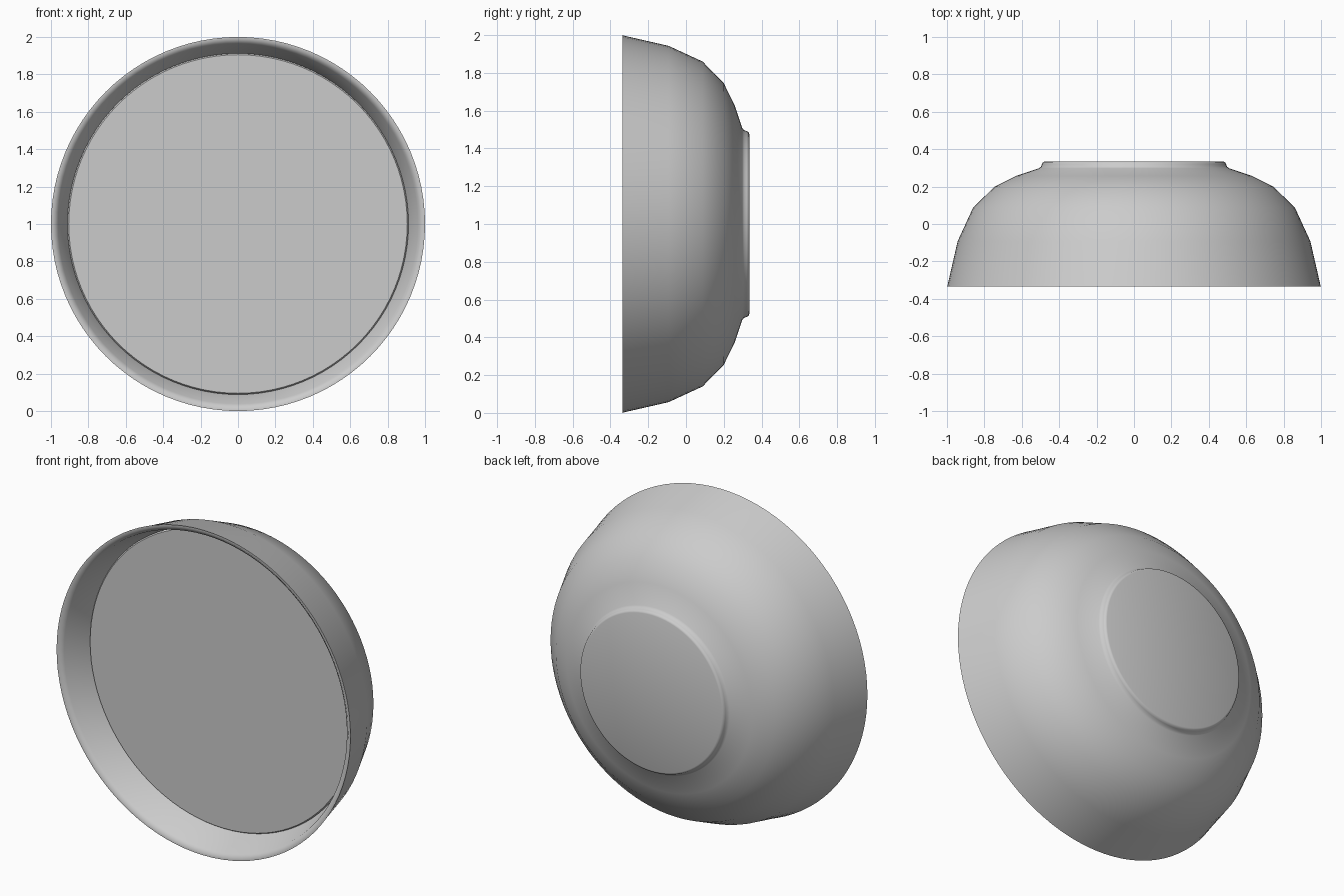
import bpy, bmesh, math

if "Cube" in bpy.data.objects:
    bpy.data.objects.remove(bpy.data.objects["Cube"])

SEGMENTS = 96
CENTRE_Z = 1.0


def lathe(name, profile, angle):
    """Spin (radius, y) points around the y axis through the bowl centre."""
    bm = bmesh.new()
    rings = []
    for r, y in profile:
        if r == 0:
            rings.append([bm.verts.new((0, y, CENTRE_Z))] * SEGMENTS)
            continue
        rings.append([bm.verts.new((r * math.cos(a), y, CENTRE_Z + r * math.sin(a)))
                      for a in (2 * math.pi * i / SEGMENTS for i in range(SEGMENTS))])
    for a, b in zip(rings, rings[1:]):
        for i in range(SEGMENTS):
            j = (i + 1) % SEGMENTS
            corners = list(dict.fromkeys((a[i], a[j], b[j], b[i])))
            bm.faces.new(corners)
    bmesh.ops.recalc_face_normals(bm, faces=bm.faces[:])
    mesh = bpy.data.meshes.new(name)
    bm.to_mesh(mesh)
    bm.free()
    obj = bpy.data.objects.new(name, mesh)
    bpy.context.collection.objects.link(obj)
    bpy.ops.object.select_all(action='DESELECT')
    obj.select_set(True)
    bpy.context.view_layer.objects.active = obj
    bpy.ops.object.shade_smooth_by_angle(angle=math.radians(angle))
    return obj


# Bowl shell: foot, outer wall, thin lip, inner wall
lathe("bowl", [
    (0, 0.335), (0.477, 0.335), (0.487, 0.331), (0.492, 0.32), (0.497, 0.307),
    (0.508, 0.298), (0.63, 0.257), (0.745, 0.2), (0.86, 0.088), (0.943, -0.092),
    (0.997, -0.328), (1.0, -0.335), (0.985, -0.335), (0.962, -0.315),
    (0.903, -0.09), (0.82, 0.07), (0.71, 0.165), (0.5, 0.25), (0, 0.26)], 50)

# Flat contents filling the bowl
lathe("contents", [(0, -0.145), (0.905, -0.145), (0.912, -0.135),
                   (0.89, -0.08), (0, -0.08)], 30)
